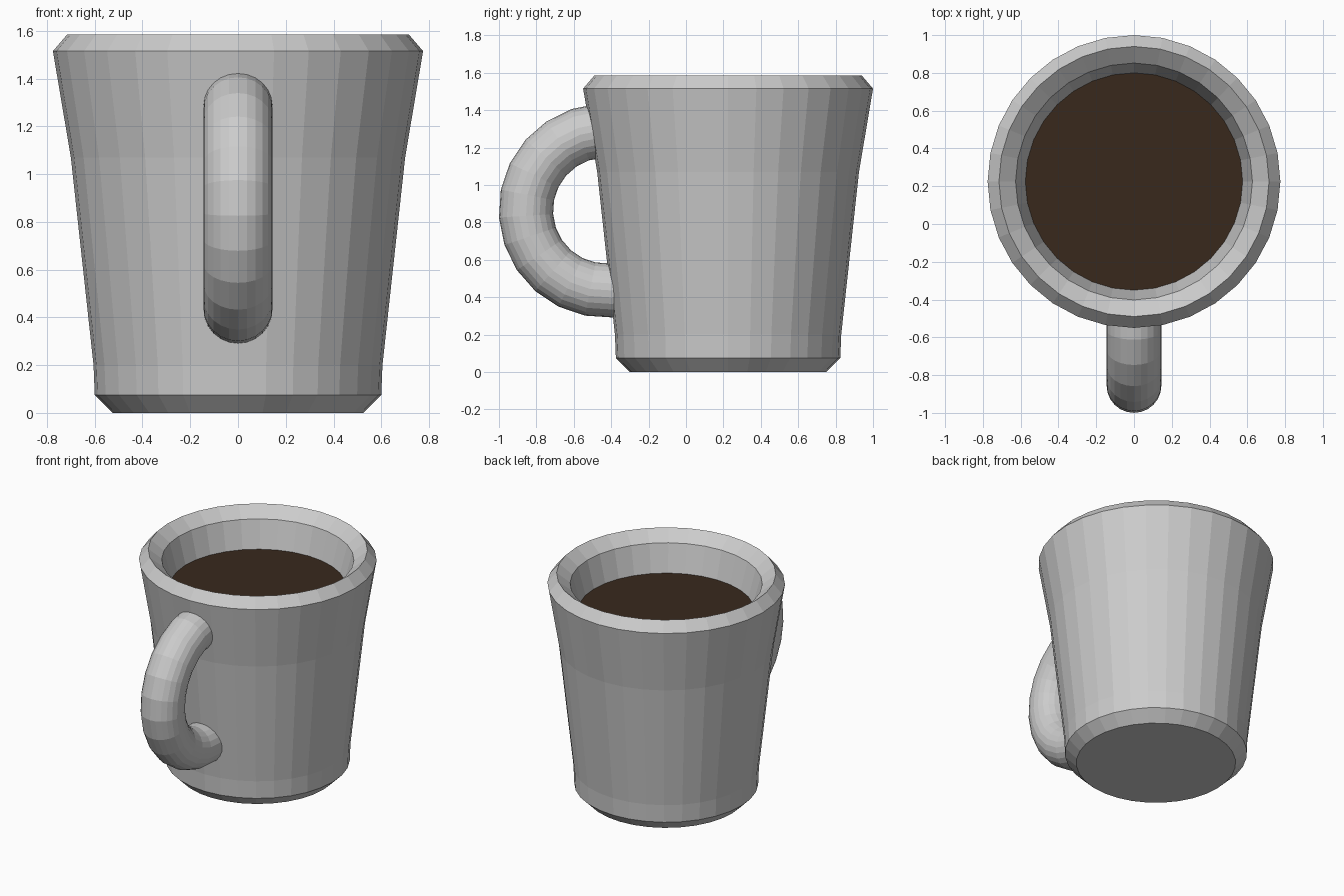
import bpy, bmesh
from math import sin, cos, pi, radians

if "Cube" in bpy.data.objects:
    bpy.data.objects.remove(bpy.data.objects["Cube"])

SIDES = 32
CY = 0.225  # mug axis sits behind the origin to balance the handle


def make_object(name, bm):
    bmesh.ops.recalc_face_normals(bm, faces=bm.faces)
    mesh = bpy.data.meshes.new(name)
    bm.to_mesh(mesh)
    bm.free()
    obj = bpy.data.objects.new(name, mesh)
    bpy.context.collection.objects.link(obj)
    return obj


def skin(name, rings):
    """Bridge a list of point rings and cap both ends."""
    bm = bmesh.new()
    loops = [[bm.verts.new(p) for p in ring] for ring in rings]
    n = len(loops[0])
    for a, b in zip(loops, loops[1:]):
        for i in range(n):
            j = (i + 1) % n
            bm.faces.new((a[i], a[j], b[j], b[i]))
    bm.faces.new(loops[0])
    bm.faces.new(loops[-1])
    return make_object(name, bm)


def circle(r, z):
    return [(r * cos(2 * pi * i / SIDES), CY + r * sin(2 * pi * i / SIDES), z)
            for i in range(SIDES)]


# Mug body: outer wall, bevelled rim, inner wall and floor
profile = [(0.525, 0), (0.60, 0.075), (0.605, 0.2), (0.70, 1.07),
           (0.775, 1.515), (0.715, 1.585), (0.627, 1.515),
           (0.575, 1.32), (0.54, 1.07), (0.47, 0.2)]
skin("mug_body", [circle(r, z) for r, z in profile])

# Coffee surface
bm = bmesh.new()
bm.faces.new([bm.verts.new(p) for p in circle(0.576, 1.321)])
coffee = make_object("coffee", bm)
if coffee.data.polygons[0].normal.z < 0:
    coffee.data.flip_normals()
mat = bpy.data.materials.new("coffee_brown")
mat.diffuse_color = (0.04, 0.022, 0.012, 1)
mat.use_nodes = True
mat.node_tree.nodes["Principled BSDF"].inputs["Base Color"].default_value = mat.diffuse_color
coffee.data.materials.append(mat)

# Handle: slightly tilted half ring sunk into the wall
HY, HZ, MAJOR, MINOR, TUBE = -0.428, 0.863, 0.428, 0.145, 24
rings = []
for k in range(14):
    a = radians(86.25 - 15 * k)
    ring = []
    for i in range(TUBE):
        t = 2 * pi * i / TUBE
        d = MAJOR + MINOR * cos(t)
        ring.append((MINOR * sin(t), HY - d * cos(a), HZ + d * sin(a)))
    rings.append(ring)
skin("handle", rings)
